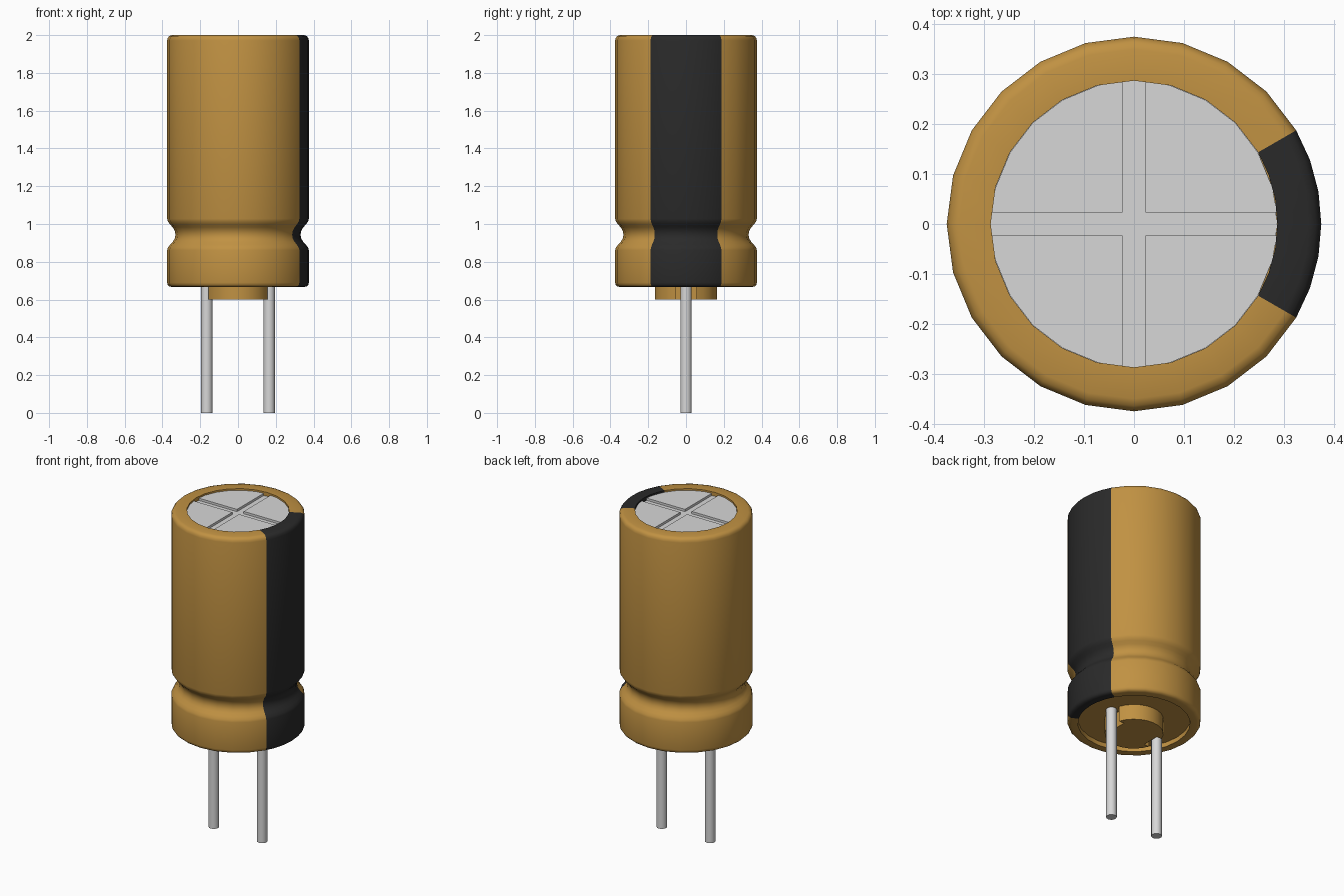
import bpy, bmesh, math
from math import cos, sin, radians, pi

if "Cube" in bpy.data.objects:
    bpy.data.objects.remove(bpy.data.objects["Cube"])


def material(name, rgb):
    m = bpy.data.materials.new(name)
    m.diffuse_color = (*rgb, 1)
    m.use_nodes = True
    m.node_tree.nodes["Principled BSDF"].inputs["Base Color"].default_value = m.diffuse_color
    return m


TAN = material("tan sleeve", (0.53, 0.285, 0.055))
BLACK = material("black stripe", (0.023, 0.023, 0.023))
METAL = material("bare metal", (0.68, 0.68, 0.68))


def finish(name, bm, mats, smooth=True):
    bmesh.ops.recalc_face_normals(bm, faces=bm.faces[:])
    me = bpy.data.meshes.new(name)
    bm.to_mesh(me)
    bm.free()
    ob = bpy.data.objects.new(name, me)
    bpy.context.collection.objects.link(ob)
    for m in mats:
        me.materials.append(m)
    if smooth:
        bpy.ops.object.select_all(action='DESELECT')
        ob.select_set(True)
        bpy.context.view_layer.objects.active = ob
        bpy.ops.object.shade_smooth_by_angle(angle=radians(38))
    return ob


def add_prism(bm, outline, z0, z1):
    low = [bm.verts.new((x, y, z0)) for x, y in outline]
    high = [bm.verts.new((x, y, z1)) for x, y in outline]
    bm.faces.new(low[::-1])
    bm.faces.new(high)
    n = len(outline)
    for i in range(n):
        j = (i + 1) % n
        bm.faces.new((low[i], low[j], high[j], high[i]))


def circle(r, n, cx=0.0):
    return [(cx + r * cos(2 * pi * i / n), r * sin(2 * pi * i / n)) for i in range(n)]


# Sleeve: revolved can profile, finer steps across the stripe
profile = [(0.315, 0.695), (0.315, 0.667), (0.352, 0.667), (0.364, 0.670),
           (0.372, 0.678), (0.375, 0.69), (0.375, 0.862), (0.371, 0.875),
           (0.360, 0.890), (0.346, 0.905), (0.335, 0.922), (0.331, 0.943),
           (0.335, 0.965), (0.346, 0.983), (0.360, 0.998), (0.371, 1.013),
           (0.375, 1.028), (0.375, 1.972), (0.372, 1.985), (0.364, 1.995),
           (0.350, 2.0), (0.287, 2.0), (0.287, 1.972)]
angles = list(range(-30, 30, 10)) + list(range(30, 330, 15))
bm = bmesh.new()
rings = [[bm.verts.new((r * cos(radians(a)), r * sin(radians(a)), z)) for r, z in profile]
         for a in angles]
for k, a in enumerate(angles):
    p, q = rings[k], rings[(k + 1) % len(angles)]
    for i in range(len(profile) - 1):
        f = bm.faces.new((p[i], q[i], q[i + 1], p[i + 1]))
        f.material_index = 1 if a < 30 else 0
# recessed underside
bm.faces.new([ring[0] for ring in rings])
finish("sleeve", bm, [TAN, BLACK])

# Metal top: base disc plus four raised quadrants leaving the vent cross
bm = bmesh.new()
add_prism(bm, circle(0.287, 24), 1.965, 1.976)
g, R = 0.023, 0.2865
quadrant = [(g, g), (R, g)] + [(R * cos(radians(a)), R * sin(radians(a)))
                               for a in range(15, 76, 15)] + [(g, R)]
for k in range(4):
    c, s = round(cos(k * pi / 2)), round(sin(k * pi / 2))
    add_prism(bm, [(c * x - s * y, s * x + c * y) for x, y in quadrant], 1.97, 1.99)
finish("vented_top", bm, [METAL], smooth=False)

# Rubber stopper: short disc notched around each lead
half, r = 0.055, 0.165
a0 = math.asin(half / r)
arc = [a0 + (pi - 2 * a0) * i / 10 for i in range(11)]
upper = [(r * cos(a), r * sin(a)) for a in arc]
outline = ([(0.12, half)] + upper + [(-0.12, half), (-0.12, -half)]
           + [(-x, -y) for x, y in upper] + [(0.12, -half)])
bm = bmesh.new()
add_prism(bm, outline, 0.6, 0.70)
finish("stopper", bm, [TAN])

# Leads
for name, x in (("left_lead", -0.165), ("right_lead", 0.165)):
    bm = bmesh.new()
    add_prism(bm, circle(0.03, 16, x), 0.0, 0.70)
    finish(name, bm, [METAL])
